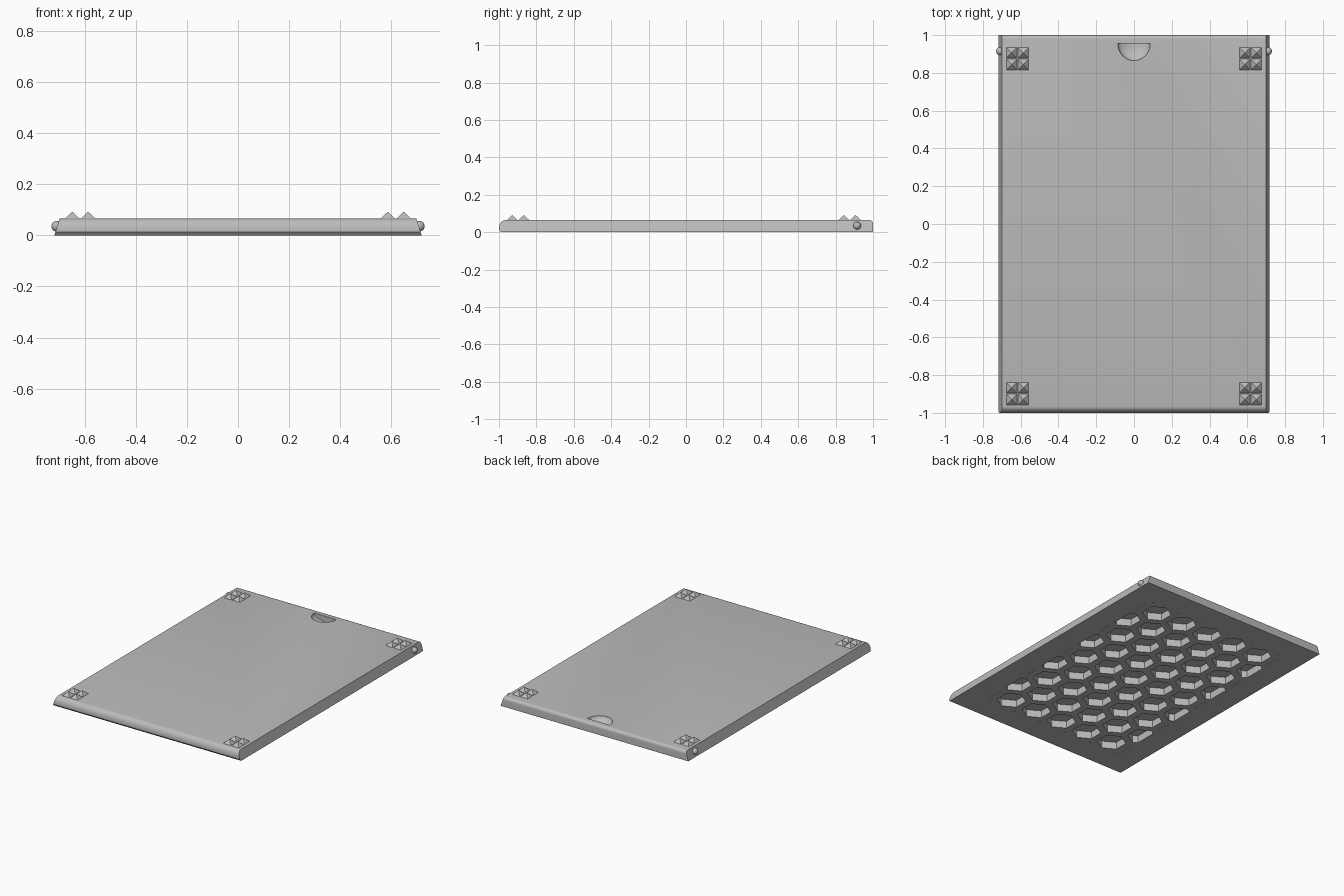
import bpy, bmesh, math
from mathutils import Vector, Matrix

old = bpy.data.objects.get("Cube")
if old:
    bpy.data.objects.remove(old, do_unlink=True)

grey = bpy.data.materials.new("plain grey")
grey.use_nodes = True
grey.diffuse_color = (0.5, 0.5, 0.5, 1)
grey.node_tree.nodes["Principled BSDF"].inputs["Base Color"].default_value = (0.5, 0.5, 0.5, 1)

TOP = 0.065


def make_object(name, bm):
    bmesh.ops.recalc_face_normals(bm, faces=bm.faces)
    mesh = bpy.data.meshes.new(name)
    bm.to_mesh(mesh)
    bm.free()
    mesh.materials.append(grey)
    obj = bpy.data.objects.new(name, mesh)
    bpy.context.collection.objects.link(obj)
    return obj


def extrude_faces(bm, offset):
    result = bmesh.ops.extrude_face_region(bm, geom=list(bm.faces))
    verts = [g for g in result["geom"] if isinstance(g, bmesh.types.BMVert)]
    bmesh.ops.translate(bm, verts=verts, vec=offset)


def smooth(obj, angle):
    bpy.ops.object.select_all(action="DESELECT")
    obj.select_set(True)
    bpy.context.view_layer.objects.active = obj
    bpy.ops.object.shade_smooth_by_angle(angle=math.radians(angle))


def arc(cy, cz, ry, rz, start, end, steps):
    angles = [math.radians(start + (end - start) * i / steps) for i in range(steps + 1)]
    return [(cy + ry * math.cos(a), cz + rz * math.sin(a)) for a in angles]


# Lid slab: side profile with rounded front and back edges, sides leaning inward
profile = [(-0.99, 0), (1, 0)]
profile += arc(0.98, TOP - 0.02, 0.02, 0.02, 0, 90, 5)
profile += arc(-0.965, 0.02, 0.035, TOP - 0.02, 90, 180, 6)
profile.append((-1, 0.012))
bm = bmesh.new()
bm.faces.new([bm.verts.new((-1, y, z)) for y, z in profile])
extrude_faces(bm, (2, 0, 0))
for v in bm.verts:
    v.co.x *= 0.718 - 0.02 * v.co.z / TOP
lid = make_object("lid", bm)

# Honeycomb pockets, trimmed to a rectangle
PITCH, RADIUS, DEPTH = 0.21, 0.094, 0.05
ROW = PITCH * math.sqrt(3) / 2
HALF_X, HALF_Y = 0.555, 0.82
bm = bmesh.new()
for row in range(-5, 6):
    for col in range(-4, 5):
        cx, cy = (col + 0.5 * (row % 2)) * PITCH, row * ROW
        ring = [math.radians(60 * i + 30) for i in range(6)]
        bm.faces.new([bm.verts.new((cx + RADIUS * math.cos(a), cy + RADIUS * math.sin(a), -0.02))
                      for a in ring])
for normal, dist in (((1, 0, 0), HALF_X), ((-1, 0, 0), HALF_X),
                     ((0, 1, 0), HALF_Y), ((0, -1, 0), HALF_Y)):
    n = Vector(normal)
    bmesh.ops.bisect_plane(bm, geom=bm.verts[:] + bm.edges[:] + bm.faces[:],
                           plane_co=n * dist, plane_no=n, clear_outer=True)
extrude_faces(bm, (0, 0, DEPTH + 0.02))
pockets = make_object("pocket_cutter", bm)

# Fingernail notch: half of a flattened ball
bm = bmesh.new()
bmesh.ops.create_uvsphere(bm, u_segments=32, v_segments=16, radius=1)
cut = bmesh.ops.bisect_plane(bm, geom=bm.verts[:] + bm.edges[:] + bm.faces[:],
                             plane_co=(0, 0, 0), plane_no=(0, 1, 0), clear_outer=True)
bmesh.ops.holes_fill(bm, edges=[e for e in bm.edges if e.is_boundary])
bmesh.ops.transform(bm, verts=bm.verts, matrix=Matrix.Translation((0, 0.955, TOP))
                    @ Matrix.Diagonal((0.086, 0.09, 0.04, 1)))
notch = make_object("notch_cutter", bm)

# Cut the slab, then drop the cutters
for cutter in (pockets, notch):
    cutter.hide_render = True
    mod = lid.modifiers.new(cutter.name, "BOOLEAN")
    mod.operation, mod.solver, mod.object = "DIFFERENCE", "EXACT", cutter
bpy.context.view_layer.update()
cut_mesh = bpy.data.meshes.new_from_object(lid.evaluated_get(bpy.context.evaluated_depsgraph_get()))
lid.modifiers.clear()
lid.data = cut_mesh
for cutter in (pockets, notch):
    bpy.data.objects.remove(cutter, do_unlink=True)
smooth(lid, 28)

# Corner grips: two by two pyramids
SIZE = 0.062
for side, sx in (("left", 1), ("right", -1)):
    for end, cy in (("front", -0.898), ("back", 0.875)):
        bm = bmesh.new()
        for i in (-0.5, 0.5):
            for j in (-0.5, 0.5):
                place = Matrix.Translation((sx * 0.617 + i * SIZE, cy + j * SIZE, TOP + 0.0125))
                bmesh.ops.create_cone(bm, cap_ends=True, segments=4, radius1=SIZE / math.sqrt(2) * 0.98,
                                      radius2=0, depth=0.029,
                                      matrix=place @ Matrix.Rotation(math.radians(45), 4, "Z"))
        make_object(f"{end}_{side}_grip", bm)

    # Snap pin on the side wall
    bm = bmesh.new()
    bmesh.ops.create_uvsphere(bm, u_segments=24, v_segments=12, radius=0.021,
                              matrix=Matrix.Translation((sx * 0.709, 0.915, 0.035)))
    smooth(make_object(f"{side}_pin", bm), 40)
